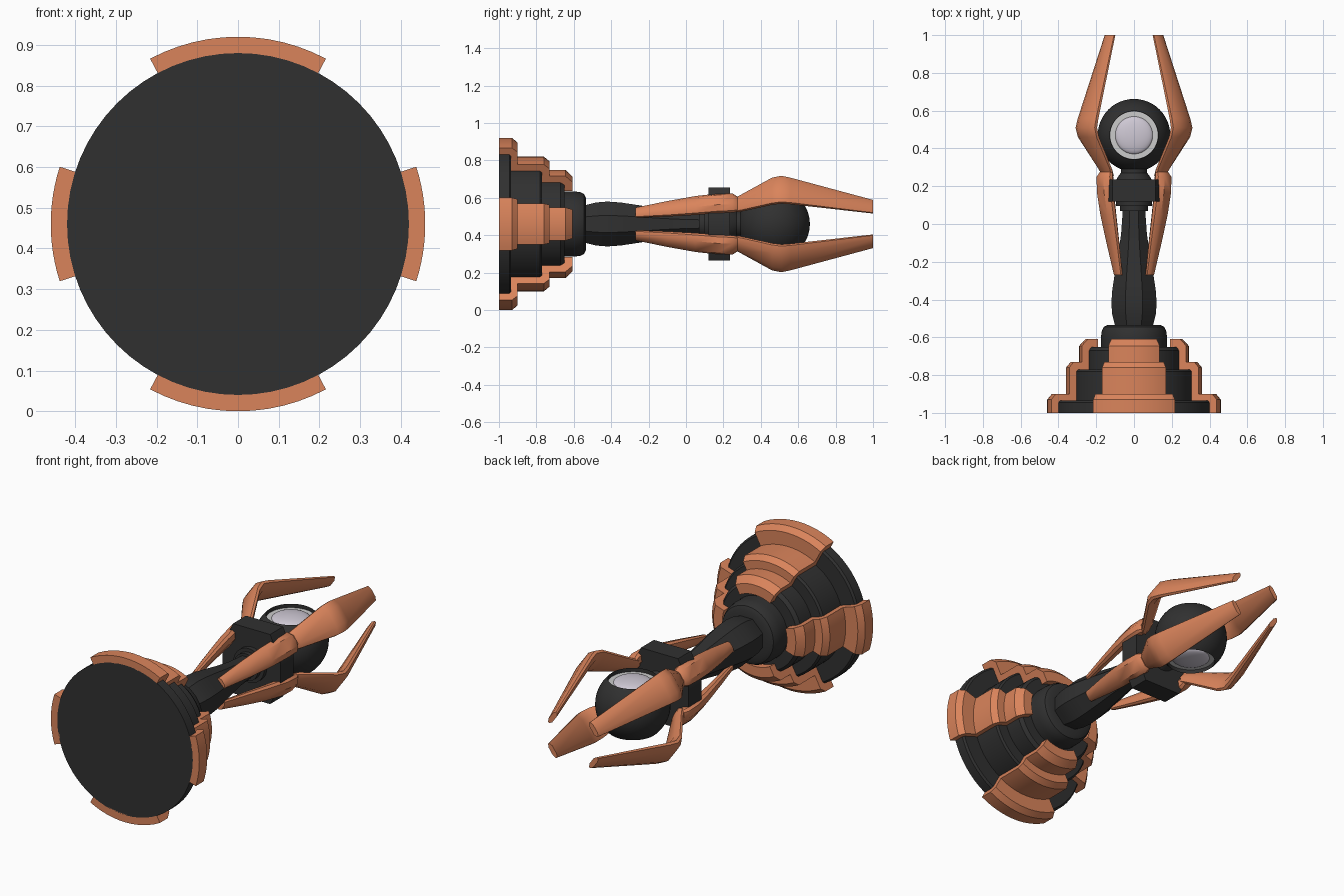
import bpy, bmesh, math

if "Cube" in bpy.data.objects:
    bpy.data.objects.remove(bpy.data.objects["Cube"])

ZC = 0.46  # height of the long axis


def material(name, rgb):
    m = bpy.data.materials.new(name)
    m.diffuse_color = (*rgb, 1)
    m.use_nodes = True
    m.node_tree.nodes["Principled BSDF"].inputs["Base Color"].default_value = m.diffuse_color
    return m


BLACK = material("black", (0.03, 0.03, 0.03))
COPPER = material("copper", (0.70, 0.23, 0.105))
SILVER = material("silver", (0.62, 0.58, 0.66))
WHITE = material("white", (1, 1, 1))


def finish(bm, name, mat, angle=30):
    bmesh.ops.remove_doubles(bm, verts=bm.verts, dist=1e-5)
    bmesh.ops.recalc_face_normals(bm, faces=bm.faces)
    me = bpy.data.meshes.new(name)
    bm.to_mesh(me)
    bm.free()
    ob = bpy.data.objects.new(name, me)
    bpy.context.collection.objects.link(ob)
    me.materials.append(mat)
    bpy.ops.object.select_all(action='DESELECT')
    ob.select_set(True)
    bpy.context.view_layer.objects.active = ob
    bpy.ops.object.shade_smooth_by_angle(angle=math.radians(angle))
    return ob


def along_y(r, h, a):
    return (r * math.sin(a), h, ZC + r * math.cos(a))


def about_eye(r, h, a):
    return (r * math.sin(a), 0.47 + r * math.cos(a), ZC + h)


def loft(name, rings, mat, angle=30):
    """Skin closed rings of equal size and cap both ends."""
    bm = bmesh.new()
    vs = [[bm.verts.new(p) for p in ring] for ring in rings]
    n = len(vs[0])
    for a, b in zip(vs, vs[1:]):
        for i in range(n):
            bm.faces.new((a[i], a[(i + 1) % n], b[(i + 1) % n], b[i]))
    bm.faces.new(vs[0])
    bm.faces.new(vs[-1][::-1])
    return finish(bm, name, mat, angle)


def lathe(name, profile, mat, place=along_y, n=64, angle=30):
    """Turn an open (radius, height) profile; its ends get flat caps."""
    rings = [[place(r, h, math.tau * i / n) for i in range(n)] for r, h in profile]
    return loft(name, rings, mat, angle)


# Stepped base and its collar
lathe("base", [(.42, -1), (.42, -.945), (.41, -.935), (.32, -.935), (.32, -.78),
               (.31, -.77), (.25, -.77), (.25, -.67), (.235, -.65), (.17, -.65),
               (.17, -.64)], BLACK)
lathe("collar", [(.175, -.65), (.175, -.60), (.17, -.565), (.16, -.545),
                 (.14, -.535), (.09, -.535)], BLACK)

# Four stepped copper panels, swept over part of a turn
panel = [(.46, -1), (.46, -.93), (.435, -.9), (.36, -.9), (.36, -.76), (.335, -.73),
         (.29, -.73), (.29, -.645), (.255, -.608), (.20, -.608), (.20, -.66),
         (.245, -.66), (.245, -.775), (.315, -.775), (.315, -.94), (.415, -.94),
         (.415, -1)]
for name, mid, half in (("top", 0, 28), ("right", 90, 17.8),
                        ("bottom", 180, 28), ("left", 270, 17.8)):
    angles = [math.radians(mid + half * (i / 6 - 1)) for i in range(13)]
    loft("panel_" + name, [[along_y(r, h, a) for r, h in panel] for a in angles],
         COPPER)


# Faceted handle: an octagon with narrow flats toward the four sides
def octagon(y, r):
    f = r * 0.38
    pts = [(f, r), (r, f), (r, -f), (f, -r), (-f, -r), (-r, -f), (-r, f), (-f, r)]
    return [(x, y, ZC + z) for x, z in pts]


handle = [(-.54, .10), (-.48, .115), (-.42, .12), (-.35, .115), (-.25, .10),
          (-.15, .082), (-.05, .068), (.09, .058)]
loft("handle", [octagon(y, r) for y, r in handle], BLACK)

# Hub: stepped discs, eight-sided block, short neck
lathe("hub_rings", [(.075, .07), (.075, .095), (.095, .095), (.095, .14)], BLACK, n=32)
hub = [(.115, .195), (.18, .06), (.18, -.06), (.115, -.195),
       (-.115, -.195), (-.18, -.06), (-.18, .06), (-.115, .195)]
loft("hub", [[(x, y, ZC + z) for x, z in hub] for y in (.12, .235)], BLACK)
lathe("eye_neck", [(.10, .22), (.085, .25), (.07, .27), (.07, .32)], BLACK, n=32)

# Eye ball with a round opening above and below
R, HOLE = .192, .128
a0 = math.asin(HOLE / R)
steps = 28
arc = [(R * math.sin(t), R * math.cos(t))
       for t in (a0 + (math.pi - 2 * a0) * i / steps for i in range(steps + 1))]
lathe("eye_shell", [(HOLE, .115)] + arc + [(HOLE, -.115)], BLACK, about_eye, 48)
for name, s in (("top", 1), ("bottom", -1)):
    lathe("eye_ring_" + name, [(.127, .11 * s), (.127, .122 * s)], WHITE, about_eye, 48)
    dome = [(.10 * math.cos(t), s * (.12 + .025 * math.sin(t)))
            for t in (math.pi / 2 * i / 8 for i in range(8))]
    lathe("lens_" + name, dome + [(.004, .145 * s)], SILVER, about_eye, 48, 50)


# Claws and the arms behind them: section = (y, distance from axis, half width, half depth)
def limb(name, sections, phi):
    c, s = math.cos(phi), math.sin(phi)
    rings = []
    for y, d, w, t in sections:
        ring = []
        for u, v in ((-1, .3), (-.55, 1), (.55, 1), (1, .3),
                     (1, -.3), (.55, -1), (-.55, -1), (-1, -.3)):
            q, k = d + v * t, u * w
            ring.append((q * c - k * s, y, ZC + q * s + k * c))
        rings.append(ring)
    loft(name, rings, COPPER, 40)


claw = [(.255, .17, .04, .022), (.29, .187, .05, .024), (.46, .298, .084, .027),
        (.51, .312, .086, .027), (.56, .300, .082, .026), (1.0, .157, .042, .014)]
arm = [(-.27, .103, .03, .016), (-.10, .138, .046, .024), (.05, .168, .056, .03),
       (.17, .187, .058, .033), (.25, .19, .056, .032), (.275, .182, .044, .024)]
for name, phi in (("upper_right", 36), ("upper_left", 144),
                  ("lower_left", 216), ("lower_right", 324)):
    limb("claw_" + name, claw, math.radians(phi))
    limb("arm_" + name, arm, math.radians(phi))
